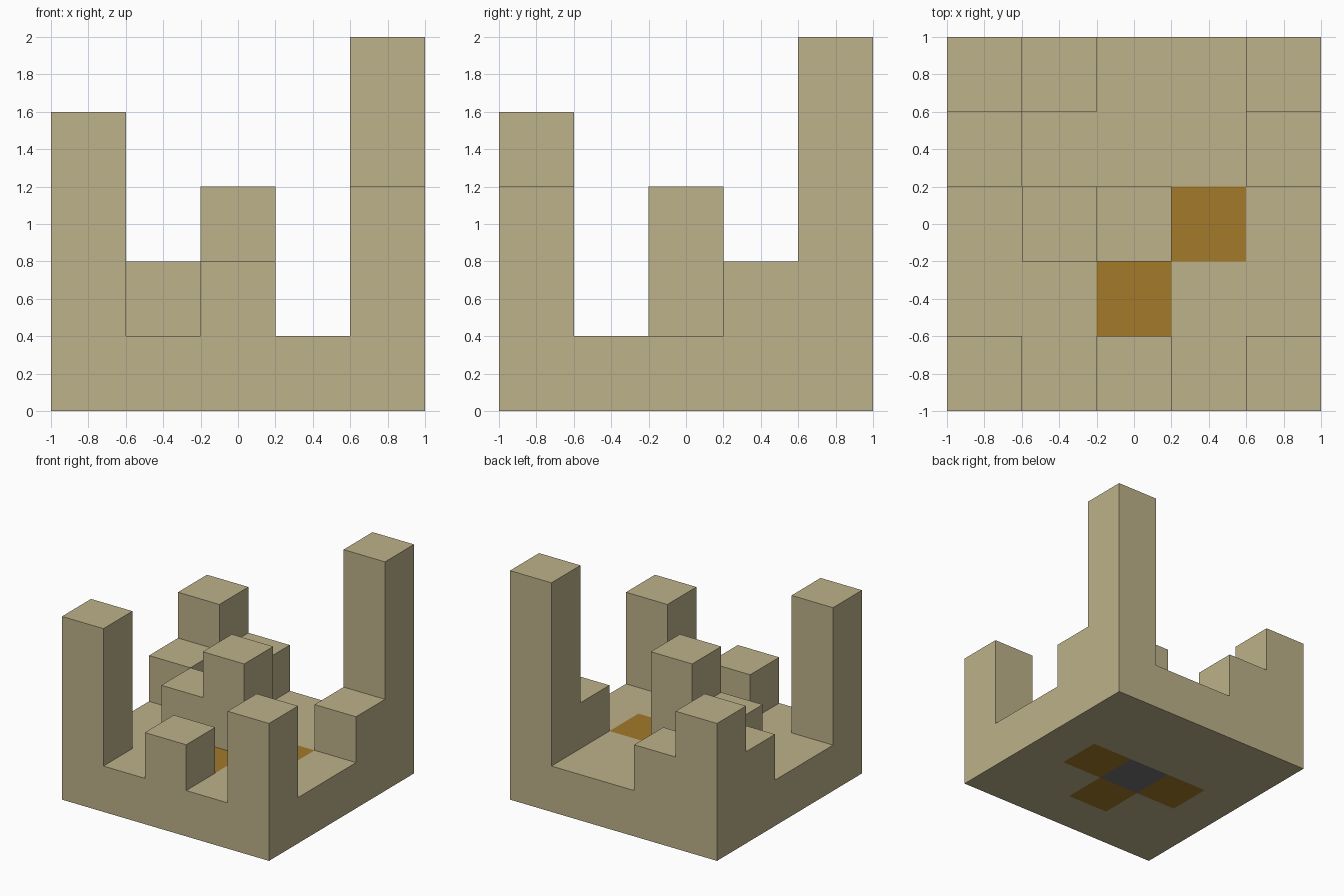
import bpy
import bmesh
from math import radians
from mathutils import Vector

cube = bpy.data.objects.get("Cube")
if cube:
    bpy.data.objects.remove(cube, do_unlink=True)

CELL = 0.4
GRID = 5


def material(name, rgb):
    mat = bpy.data.materials.new(name)
    mat.use_nodes = True
    color = (*rgb, 1)
    mat.diffuse_color = color
    bsdf = next(n for n in mat.node_tree.nodes if n.type == 'BSDF_PRINCIPLED')
    bsdf.inputs["Base Color"].default_value = color
    bsdf.inputs["Roughness"].default_value = 0.9
    return mat


sandstone = material("sandstone", (0.51, 0.445, 0.255))
amber = material("amber", (0.37, 0.195, 0.023))
charcoal = material("charcoal", (0.18, 0.175, 0.18))

# Column heights in cells, by (column, row) from the front right corner
heights = {(c, r): 1 for c in range(GRID) for r in range(GRID)}
heights.update({
    (0, 0): 4, (2, 0): 2, (4, 0): 3,    # front towers
    (0, 4): 3, (4, 4): 5,               # back towers
    (0, 3): 2, (1, 4): 2, (4, 3): 2,    # steps beside the back towers
    (2, 2): 3, (1, 2): 2,               # central tower and its step
})
solid = {(c, r, k) for (c, r), h in heights.items() for k in range(h)}

# Blocks of other colours set into the ground layer
core = {(2, 2, 0)}
tiles = {(3, 2, 0), (2, 1, 0), (1, 2, 0)}


def block_part(name, cells, mat):
    """Outer skin of a group of cells, merged into large flat faces."""
    bm = bmesh.new()
    for cell in cells:
        centre = (Vector(cell) + Vector((0.5, 0.5, 0.5))) * CELL - Vector((1, 1, 0))
        for axis in range(3):
            for sign in (-1, 1):
                n = Vector((0, 0, 0))
                n[axis] = sign
                if tuple(int(a + b) for a, b in zip(cell, n)) in solid:
                    continue
                u = Vector((0, 0, 0))
                u[(axis + 1) % 3] = 1
                v = n.cross(u)
                bm.faces.new([bm.verts.new(centre + (n + u * a + v * b) * CELL / 2)
                              for a, b in ((-1, -1), (1, -1), (1, 1), (-1, 1))])
    bmesh.ops.remove_doubles(bm, verts=bm.verts[:], dist=0.001)
    bmesh.ops.dissolve_limit(bm, angle_limit=radians(1),
                             verts=bm.verts[:], edges=bm.edges[:])
    mesh = bpy.data.meshes.new(name)
    bm.to_mesh(mesh)
    bm.free()
    mesh.materials.append(mat)
    obj = bpy.data.objects.new(name, mesh)
    bpy.context.collection.objects.link(obj)
    return obj


block_part("base_and_towers", solid - core - tiles, sandstone)
block_part("inlaid_tiles", tiles, amber)
block_part("core_block", core, charcoal)
